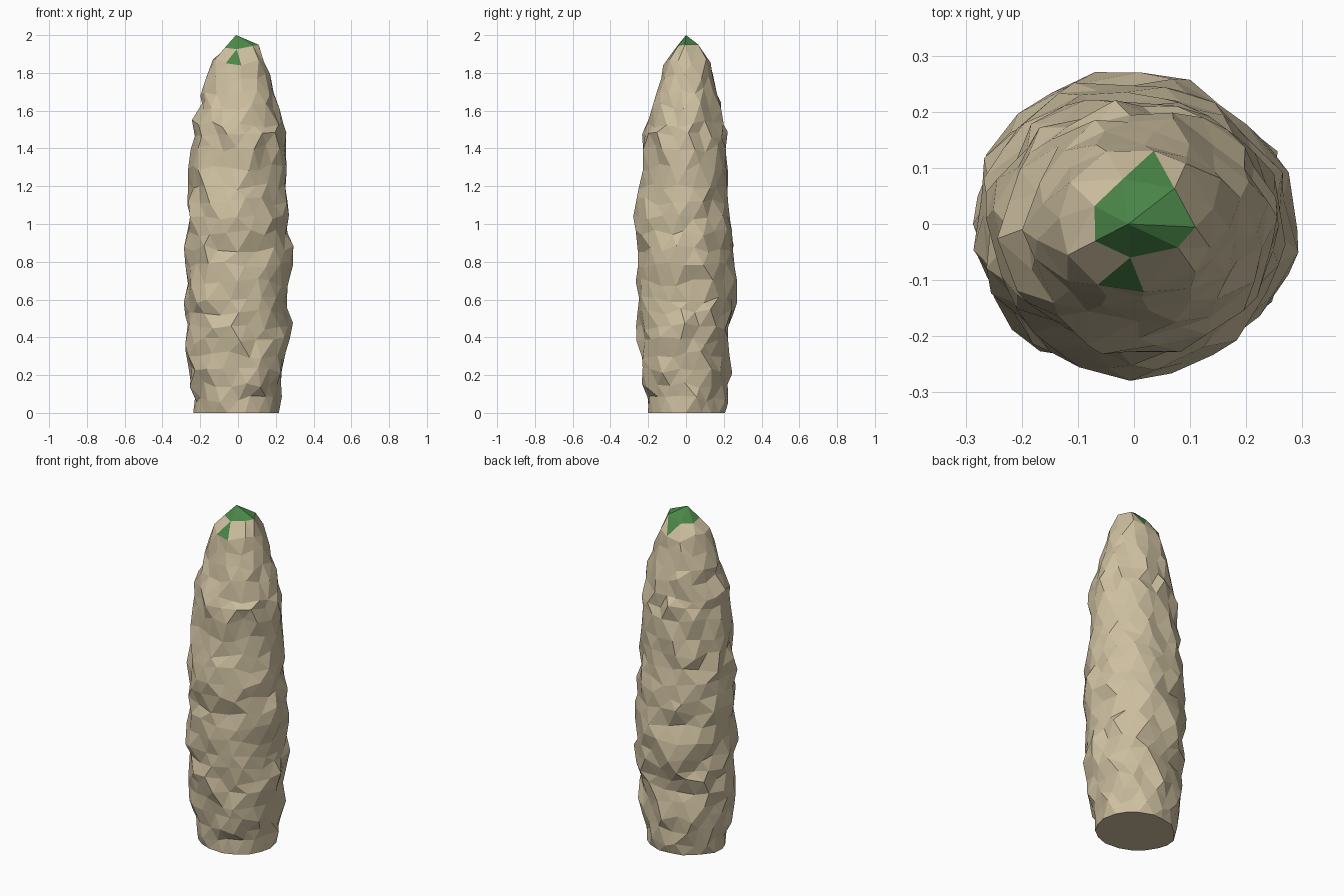
import bpy, bmesh, random
from math import sin, cos, pi, tau

if "Cube" in bpy.data.objects:
    bpy.data.objects.remove(bpy.data.objects["Cube"])

random.seed(11)

# Silhouette: z, left x, right x, front y, back y
PROFILE = [
    (0.00, .235, .215, .200, .205), (0.20, .260, .250, .240, .235),
    (0.38, .275, .280, .250, .228), (0.60, .290, .280, .260, .265),
    (0.78, .295, .280, .245, .255), (0.87, .293, .294, .255, .255),
    (1.02, .283, .265, .268, .250), (1.20, .265, .260, .242, .225),
    (1.40, .256, .252, .230, .220), (1.52, .240, .237, .225, .206),
    (1.62, .200, .212, .185, .190), (1.70, .190, .197, .152, .168),
    (1.80, .168, .170, .142, .152), (1.87, .128, .142, .122, .132),
    (1.93, .078, .110, .060, .085),
]


def radii(z):
    for a, b in zip(PROFILE, PROFILE[1:]):
        if z <= b[0] + 1e-6:
            t = (z - a[0]) / (b[0] - a[0])
            return [p + (q - p) * t for p, q in zip(a[1:], b[1:])]
    return PROFILE[-1][1:]


def ring(bm, z, count, offset, rough, flat=False):
    """One irregular ring of vertices following the silhouette."""
    left, right, front, back = radii(z)
    out = []
    for i in range(count):
        a = tau * (i + offset + random.uniform(-.2, .2)) / count
        k = 1.015 + random.uniform(-rough, rough * .35)
        c, s = cos(a), sin(a)
        x = c * k * (right if c > 0 else left)
        y = s * k * (back if s > 0 else front)
        dz = 0 if flat else random.uniform(-.022, .022)
        out.append((a, bm.verts.new((x, y, z + dz))))
    return out


def stitch(bm, low, high):
    """Triangulate between two rings with any vertex counts."""
    n, m = len(low), len(high)
    ang = lambda r, i: r[i % len(r)][0] + tau * (i // len(r))
    i = j = 0
    while i < n or j < m:
        a, b = low[i % n][1], high[j % m][1]
        if j >= m or (i < n and ang(low, i + 1) < ang(high, j + 1)):
            bm.faces.new((a, low[(i + 1) % n][1], b))
            i += 1
        else:
            bm.faces.new((a, high[(j + 1) % m][1], b))
            j += 1


def material(name, color):
    m = bpy.data.materials.new(name)
    m.diffuse_color = (*color, 1)
    m.use_nodes = True
    m.node_tree.nodes["Principled BSDF"].inputs["Base Color"].default_value = m.diffuse_color
    return m


# Craggy rock column
bm = bmesh.new()
heights = [0, .07, .15, .23, .31, .38, .46, .53, .60, .69, .78, .87, .95, 1.03,
           1.12, 1.20, 1.30, 1.40, 1.47, 1.53, 1.62, 1.70, 1.78, 1.86, 1.93]
counts = [18] * 20 + [16, 15, 13, 11, 7]
rings = []
for k, (z, n) in enumerate(zip(heights, counts)):
    top = k > 22
    rings.append(ring(bm, z, n, .5 * (k % 2), .04 if k == 0 or top else .11, k == 0))
for low, high in zip(rings, rings[1:]):
    stitch(bm, low, high)

# Base and pointed peak
bm.faces.new([v for _, v in reversed(rings[0])])
tip = bm.verts.new((-.01, 0, 2.0))
last = [v for _, v in rings[-1]]
for i, v in enumerate(last):
    bm.faces.new((v, last[(i + 1) % len(last)], tip))

# Grass on the peak and in a few patches just below it
bm.normal_update()
PATCHES = [(-.07, .015), (.03, .105), (-.015, -.09)]
for f in bm.faces:
    c = f.calc_center_median()
    peak = tip in f.verts[:] and c.x > -.035
    f.material_index = int(peak)
for px, py in PATCHES:
    cap = [f for f in bm.faces if f.calc_center_median().z > 1.87]
    near = min(cap, key=lambda f: (f.calc_center_median().x - px) ** 2
               + (f.calc_center_median().y - py) ** 2)
    near.material_index = 1

bmesh.ops.recalc_face_normals(bm, faces=bm.faces[:])
mesh = bpy.data.meshes.new("rock_column")
bm.to_mesh(mesh)
bm.free()
mesh.materials.append(material("rock", (.61, .52, .35)))
mesh.materials.append(material("grass", (.07, .24, .065)))
column = bpy.data.objects.new("rock_column", mesh)
bpy.context.collection.objects.link(column)
